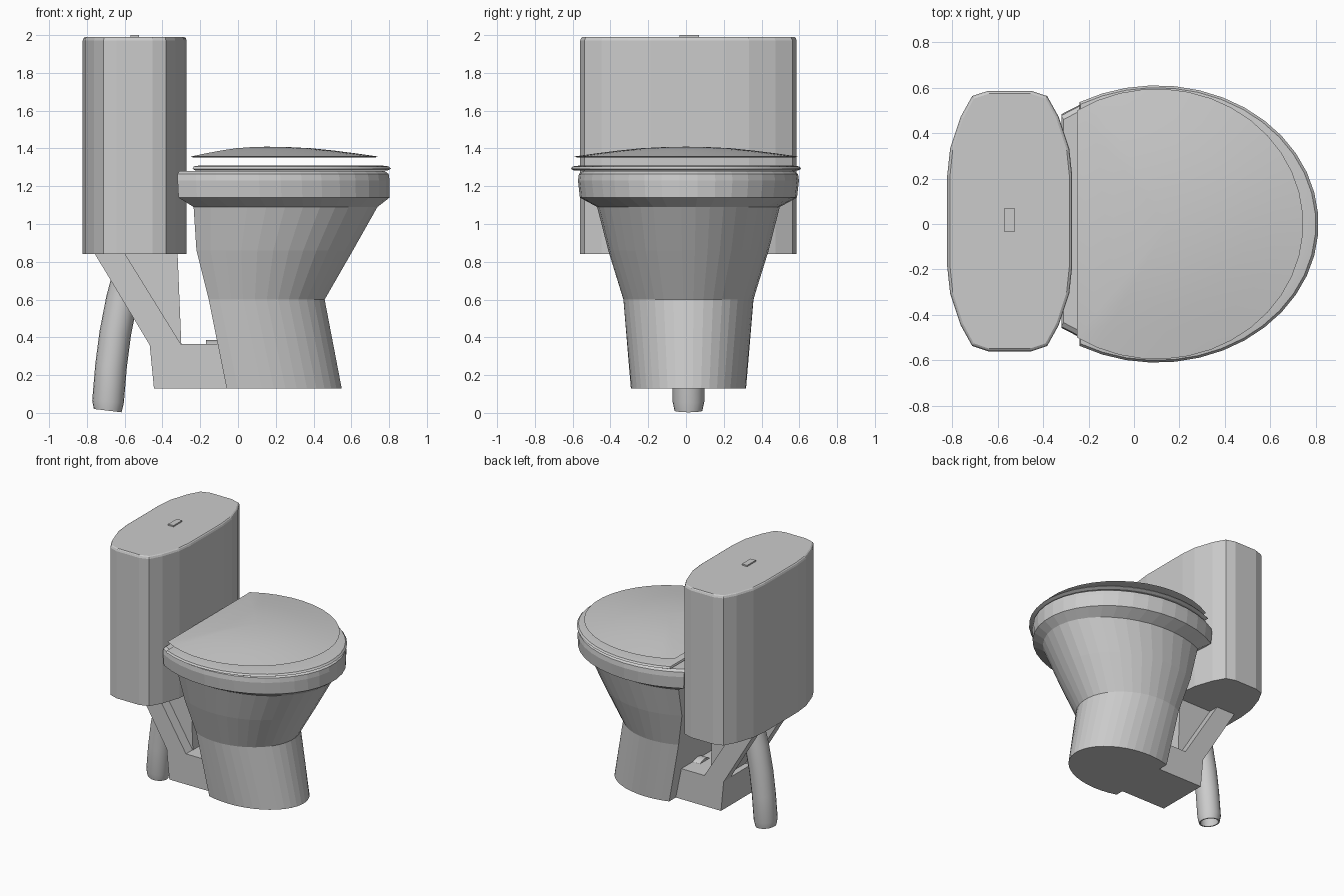
import bpy, bmesh, math
from mathutils import Vector, Matrix

if "Cube" in bpy.data.objects:
    bpy.data.objects.remove(bpy.data.objects["Cube"])

Y0 = 0.013  # small sideways offset shared by the ceramic parts


def finish(bm, name, smooth=None):
    bmesh.ops.recalc_face_normals(bm, faces=bm.faces)
    me = bpy.data.meshes.new(name)
    bm.to_mesh(me)
    bm.free()
    ob = bpy.data.objects.new(name, me)
    bpy.context.collection.objects.link(ob)
    if smooth:
        bpy.ops.object.select_all(action='DESELECT')
        ob.select_set(True)
        bpy.context.view_layer.objects.active = ob
        bpy.ops.object.shade_smooth_by_angle(angle=math.radians(smooth))
    return ob


def loft(name, rings, caps=True, loop=False, smooth=None):
    bm = bmesh.new()
    vs = [[bm.verts.new(p) for p in r] for r in rings]
    n = len(vs[0])
    pairs = list(zip(vs, vs[1:])) + ([(vs[-1], vs[0])] if loop else [])
    for a, b in pairs:
        for i in range(n):
            j = (i + 1) % n
            bm.faces.new((a[i], a[j], b[j], b[i]))
    if caps and not loop:
        bm.faces.new(vs[0])
        bm.faces.new(vs[-1])
    return finish(bm, name, smooth)


def d_ring(cx, rx, ry, back, z, y0=Y0, n=28):
    """Ellipse with its back cut off straight at x = back."""
    lim = math.acos(max(-1, (back - cx) / rx))
    return [(cx + rx * math.cos(a), y0 + ry * math.sin(a), z)
            for a in (lim * (2 * i / (n - 1) - 1) for i in range(n))]


def prism(name, profile, y1, y2):
    """Extrude an x-z profile along y."""
    return loft(name, [[(x, y, z) for x, z in profile] for y in (y1, y2)])


# cistern
quarter = [(0.275, 0.2), (0.262, 0.32), (0.215, 0.46), (0.165, 0.55), (0.095, 0.573)]
outline = quarter + [(-x, y) for x, y in reversed(quarter)]
outline += [(-x, -y) for x, y in outline]


def tank_ring(z, s=0.0):
    return [(-0.547 + x * (1 - s / 0.275), Y0 + y * (1 - s / 0.573), z) for x, y in outline]


loft("cistern", [tank_ring(0.84), tank_ring(1.972), tank_ring(1.985, 0.005), tank_ring(1.99, 0.012)])

# flush button
prism("flush_button", [(-0.57, 1.985), (-0.525, 1.985), (-0.525, 2.0), (-0.57, 2.0)], -0.035, 0.07)

# bowl: foot, flared body, rim, then the inner basin
loft("bowl", [
    d_ring(0.12, 0.43, 0.305, -0.06, 0.13),
    d_ring(0.05, 0.41, 0.345, -0.155, 0.60),
    d_ring(0.08, 0.53, 0.425, -0.22, 0.86),
    d_ring(0.10, 0.64, 0.485, -0.235, 1.09),
    d_ring(0.10, 0.705, 0.575, -0.315, 1.14),
    d_ring(0.10, 0.705, 0.585, -0.32, 1.23),
    d_ring(0.10, 0.70, 0.58, -0.32, 1.265),
    d_ring(0.10, 0.68, 0.56, -0.31, 1.28),
    d_ring(0.12, 0.53, 0.42, -0.14, 1.28),
    d_ring(0.12, 0.50, 0.40, -0.12, 1.10),
    d_ring(0.12, 0.28, 0.24, -0.05, 0.75),
    d_ring(0.12, 0.12, 0.12, 0.02, 0.62)])

# seat ring
loft("seat", [
    d_ring(0.10, 0.69, 0.59, -0.225, 1.282, 0),
    d_ring(0.10, 0.712, 0.61, -0.24, 1.292, 0),
    d_ring(0.10, 0.70, 0.60, -0.235, 1.305, 0),
    d_ring(0.10, 0.66, 0.56, -0.20, 1.31, 0),
    d_ring(0.12, 0.46, 0.36, -0.08, 1.305, 0),
    d_ring(0.12, 0.45, 0.35, -0.07, 1.284, 0)], loop=True, smooth=25)

# domed lid
def lid_ring(s, z):
    return [(0.15 + (x - 0.15) * s, y * s, z)
            for x, y, _ in d_ring(0.10, 0.645, 0.595, -0.25, 0, 0)]


loft("lid", [lid_ring(0.97, 1.352), lid_ring(1, 1.357), lid_ring(0.8, 1.374), lid_ring(0.6, 1.389),
             lid_ring(0.4, 1.401), lid_ring(0.2, 1.407), lid_ring(0.03, 1.409)], smooth=25)

# rear base block and inlet spigot
prism("base_block", [(-0.445, 0.13), (0.0, 0.13), (-0.02, 0.365), (-0.468, 0.365)], -0.2, 0.21)
bm = bmesh.new()
bmesh.ops.create_cone(bm, cap_ends=True, segments=16, radius1=0.1, radius2=0.1, depth=0.12,
                      matrix=Matrix.Translation((-0.11, Y0, 0.285)) @ Matrix.Rotation(math.pi / 2, 4, 'Y'))
finish(bm, "inlet_spigot", 30)

# sloping cistern supports with a web between them
for side, y1, y2 in (("right", -0.2, -0.12), ("left", 0.13, 0.21)):
    prism("support_arm_" + side, [(-0.468, 0.36), (-0.3, 0.36), (-0.6, 0.845), (-0.76, 0.845)], y1, y2)
prism("support_web", [(-0.42, 0.36), (-0.3, 0.36), (-0.32, 0.845), (-0.71, 0.845)], -0.12, 0.13)

# waste pipe, hollow at the foot
path = [(-0.69, 0.012), (-0.688, 0.06), (-0.672, 0.25), (-0.65, 0.42), (-0.615, 0.6), (-0.575, 0.75)]
pts = [Vector((x, Y0, z)) for x, z in path]


def pipe_ring(i, r):
    t = (pts[min(i + 1, len(pts) - 1)] - pts[max(i - 1, 0)]).normalized()
    if i == 0:
        t = Vector((0.12, 0, 1)).normalized()
    u = Vector((0, 1, 0))
    v = t.cross(u)
    return [pts[i] + r * (math.cos(a) * v + math.sin(a) * u)
            for a in (2 * math.pi * k / 20 for k in range(20))]


loft("waste_pipe", [pipe_ring(2, 0.065), pipe_ring(0, 0.065), pipe_ring(0, 0.074)]
     + [pipe_ring(i, 0.084) for i in range(1, 6)], smooth=30)
